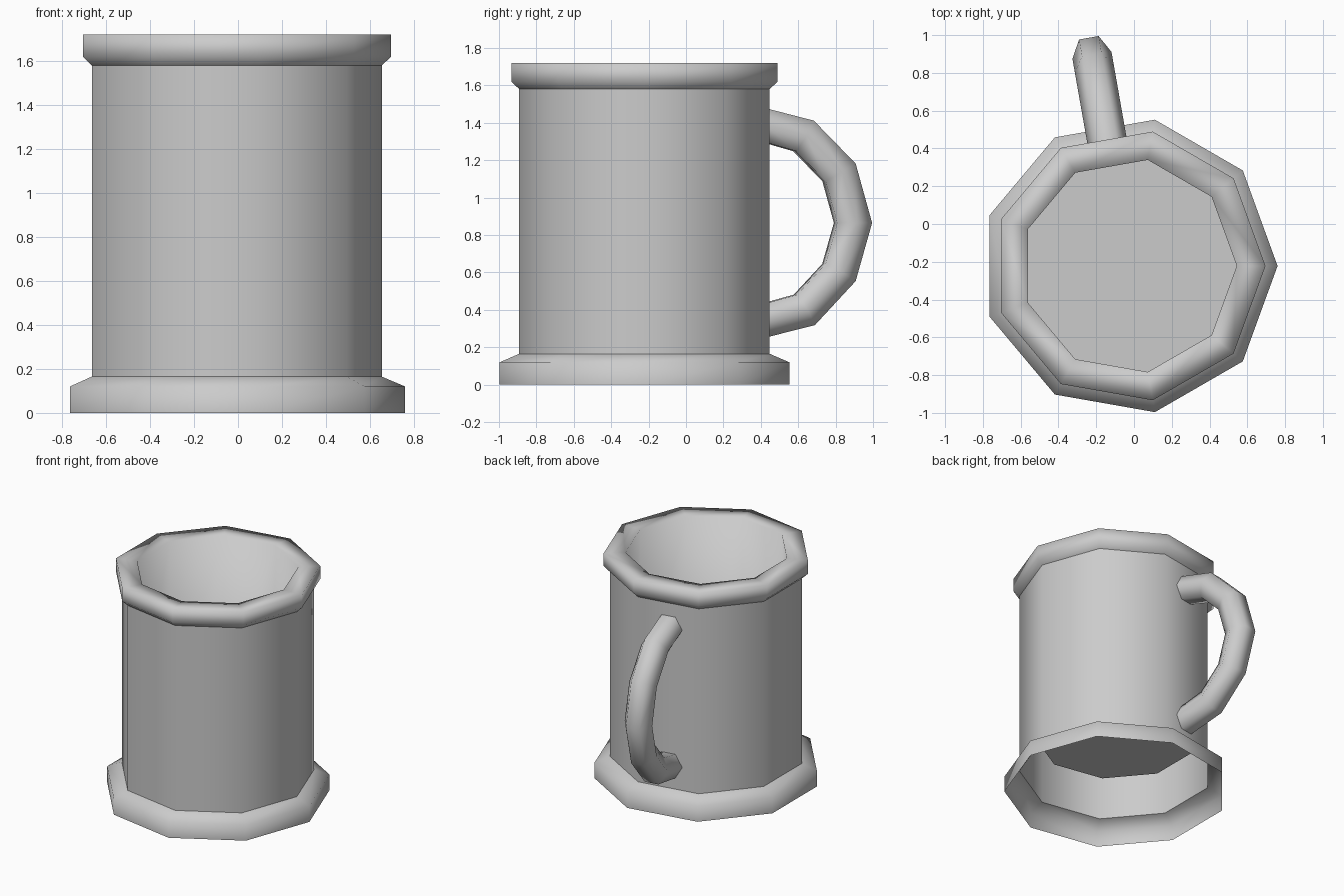
import bpy
import bmesh
from math import sin, cos, pi, radians
from mathutils import Vector

if "Cube" in bpy.data.objects:
    bpy.data.objects.remove(bpy.data.objects["Cube"])

SIDES = 9
CX, CY = -0.026, -0.222          # axis of the mug


def finish(bm, name, smooth=True):
    mesh = bpy.data.meshes.new(name)
    for f in bm.faces:
        f.smooth = smooth
    bm.to_mesh(mesh)
    bm.free()
    obj = bpy.data.objects.new(name, mesh)
    bpy.context.collection.objects.link(obj)
    return obj


def skin(bm, rings):
    n = len(rings[0])
    for a, b in zip(rings, rings[1:]):
        for i in range(n):
            j = (i + 1) % n
            bm.faces.new((a[i], a[j], b[j], b[i]))


def lathe(name, profile):
    """Nine-sided open shell from (radius, z) points."""
    bm = bmesh.new()
    rings = [[bm.verts.new((CX + r * cos(2 * pi * i / SIDES),
                            CY + r * sin(2 * pi * i / SIDES), z))
              for i in range(SIDES)] for r, z in profile]
    skin(bm, rings)
    return finish(bm, name)


# Hollow foot, outer wall, and rim that folds over into the cup lining
lathe("foot", [(0.786, 0), (0.786, 0.12), (0.68, 0.165)])
lathe("body", [(0.68, 0.165), (0.68, 1.58)])
lathe("rim_and_lining", [(0.68, 1.58), (0.722, 1.62), (0.722, 1.72),
                         (0.57, 1.72), (0.57, 0.43)])

# Raised cup floor
bm = bmesh.new()
bm.faces.new([bm.verts.new((CX + 0.57 * cos(2 * pi * i / SIDES),
                            CY + 0.57 * sin(2 * pi * i / SIDES), 0.43))
              for i in range(SIDES)])
finish(bm, "cup_floor", smooth=False)

# Handle: hexagonal tube swept along (distance from axis, z), mitred at bends
path = [Vector(p) for p in [(0.63, 1.392), (0.863, 1.33), (1.056, 1.135),
                            (1.132, 0.865), (1.056, 0.60), (0.868, 0.40),
                            (0.63, 0.338)]]
out = Vector((cos(radians(100)), sin(radians(100)), 0))
side = Vector((-out.y, out.x, 0))
R = 0.105
bm = bmesh.new()
rings = []
for k, p in enumerate(path):
    d0 = (p - path[max(k - 1, 0)]).normalized()
    d1 = (path[min(k + 1, len(path) - 1)] - p).normalized()
    t = (d0 + d1).normalized()
    miter = 1 / t.dot(d1 if d1.length else d0)
    if k in (0, len(path) - 1):      # ends lie flat on the body wall
        t = Vector((1 if k == 0 else -1, 0))
    n = Vector((-t.y, t.x))
    ring = []
    for i in range(6):
        a = 2 * pi * i / 6
        q = p + n * (R * miter * sin(a))
        pos = out * q.x + side * (R * cos(a))
        ring.append(bm.verts.new((CX + pos.x, CY + pos.y, q.y)))
    rings.append(ring)
skin(bm, rings)
bmesh.ops.recalc_face_normals(bm, faces=bm.faces)
finish(bm, "handle")
